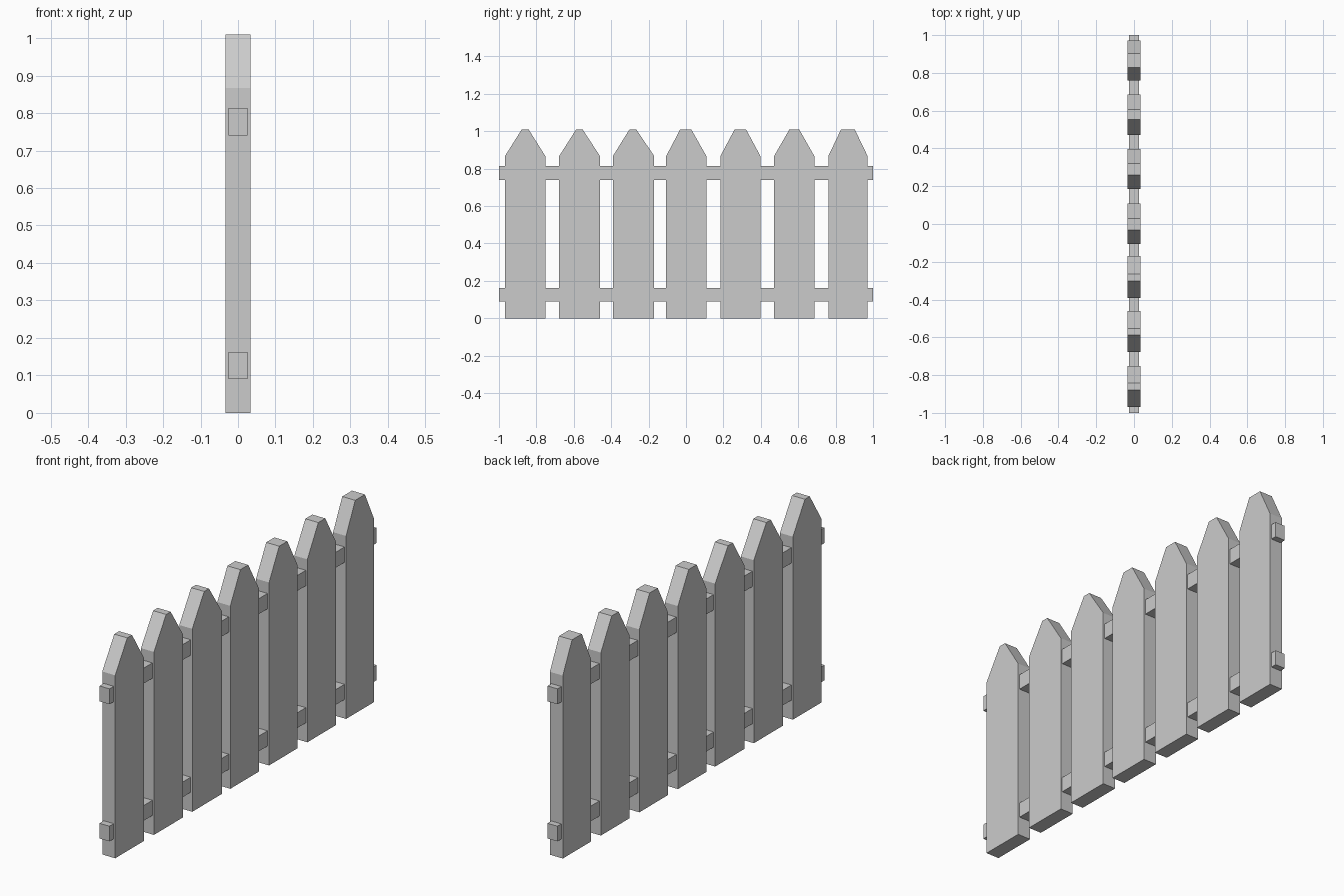
import bpy, bmesh

if "Cube" in bpy.data.objects:
    bpy.data.objects.remove(bpy.data.objects["Cube"])


def prism(name, profile, half):
    """Extrude a (y, z) outline symmetrically along x."""
    bm = bmesh.new()
    face = bm.faces.new([bm.verts.new((-half, y, z)) for y, z in profile])
    ext = bmesh.ops.extrude_face_region(bm, geom=[face])
    moved = [v for v in ext["geom"] if isinstance(v, bmesh.types.BMVert)]
    bmesh.ops.translate(bm, verts=moved, vec=(2 * half, 0, 0))
    bmesh.ops.recalc_face_normals(bm, faces=bm.faces)
    mesh = bpy.data.meshes.new(name)
    bm.to_mesh(mesh)
    bm.free()
    obj = bpy.data.objects.new(name, mesh)
    bpy.context.collection.objects.link(obj)
    return obj


# Pickets: left edge, tip start, tip end, right edge (slightly uneven, hand-cut)
SHOULDER, TOP = 0.867, 1.01
pickets = [
    (-0.968, -0.878, -0.842, -0.752),
    (-0.678, -0.587, -0.553, -0.460),
    (-0.391, -0.302, -0.266, -0.170),
    (-0.106, -0.031, 0.028, 0.109),
    (0.184, 0.260, 0.321, 0.398),
    (0.471, 0.553, 0.605, 0.686),
    (0.761, 0.829, 0.902, 0.971),
]
for i, (a, b, c, d) in enumerate(pickets, 1):
    prism(f"picket_{i}", [(a, 0), (d, 0), (d, SHOULDER), (c, TOP),
                          (b, TOP), (a, SHOULDER)], 0.034)

# Horizontal rails running through all pickets
for name, z0, z1 in (("lower_rail", 0.09, 0.162), ("upper_rail", 0.74, 0.813)):
    prism(name, [(-1, z0), (1, z0), (1, z1), (-1, z1)], 0.026)
